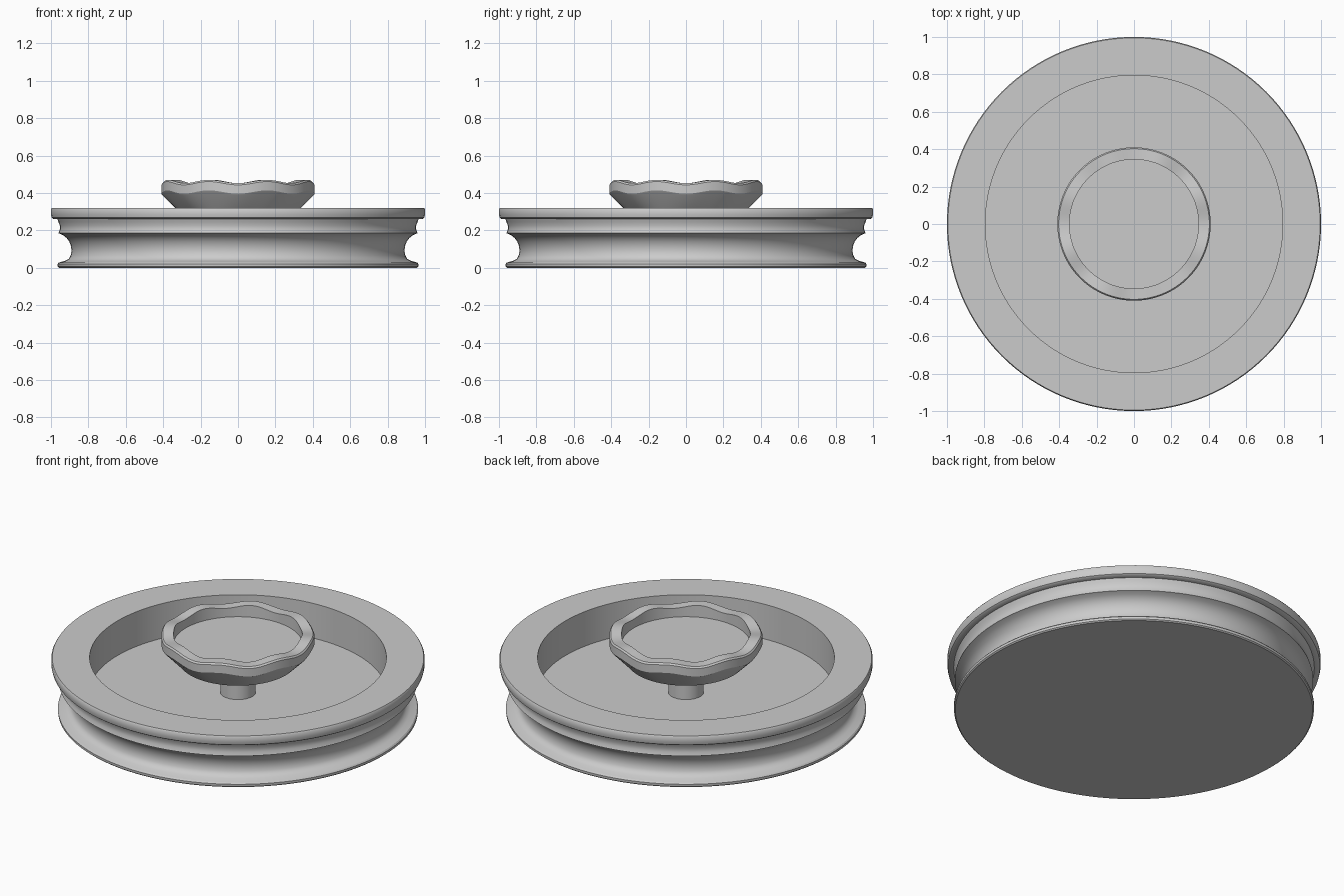
import bpy, math

if "Cube" in bpy.data.objects:
    bpy.data.objects.remove(bpy.data.objects["Cube"])

SEG = 128
WAVES = 8


def lathe(name, profile):
    """Revolve (radius, z, wave amplitude) points round z; radius 0 closes to a pole."""
    verts, faces, rings = [], [], []
    for r, z, amp in profile:
        start = len(verts)
        if r == 0:
            verts.append((0, 0, z))
            rings.append([start] * SEG)
            continue
        for i in range(SEG):
            a = 2 * math.pi * i / SEG
            verts.append((r * math.cos(a), r * math.sin(a),
                          z - amp * math.cos(WAVES * a)))
        rings.append(list(range(start, start + SEG)))
    for lo, hi in zip(rings, rings[1:]):
        for i in range(SEG):
            j = (i + 1) % SEG
            quad = [lo[i], lo[j], hi[j], hi[i]]
            faces.append(list(dict.fromkeys(quad)))
    mesh = bpy.data.meshes.new(name)
    mesh.from_pydata(verts, [], faces)
    obj = bpy.data.objects.new(name, mesh)
    bpy.context.collection.objects.link(obj)
    bpy.ops.object.select_all(action='DESELECT')
    obj.select_set(True)
    bpy.context.view_layer.objects.active = obj
    bpy.ops.object.shade_smooth_by_angle(angle=math.radians(32))
    return obj


# Round body: bottom flange, concave waist, stepped lip, recessed top
body = [(0, 0), (0.957, 0), (0.964, 0.006), (0.965, 0.020), (0.958, 0.028),
        (0.925, 0.037), (0.905, 0.048), (0.895, 0.065), (0.89, 0.09),
        (0.893, 0.115), (0.902, 0.14), (0.917, 0.16), (0.936, 0.175),
        (0.96, 0.185), (0.953, 0.205), (0.953, 0.225), (0.96, 0.245),
        (0.966, 0.26), (0.988, 0.262), (0.996, 0.268), (1.0, 0.285),
        (1.0, 0.312), (0.995, 0.32), (0.795, 0.32), (0.795, 0.115), (0, 0.115)]
lathe("body", [(r, z, 0) for r, z in body])

# Central post carrying the knob
lathe("post", [(0, 0.11, 0), (0.095, 0.11, 0), (0.095, 0.33, 0), (0, 0.33, 0)])

# Knob: tapered dish with a wavy rim
lathe("knob", [(0, 0.30, 0), (0.315, 0.30, 0), (0.405, 0.397, 0.009),
               (0.41, 0.405, 0.009), (0.41, 0.452, 0.009), (0.403, 0.461, 0.009),
               (0.345, 0.461, 0.009), (0.345, 0.40, 0), (0, 0.40, 0)])
